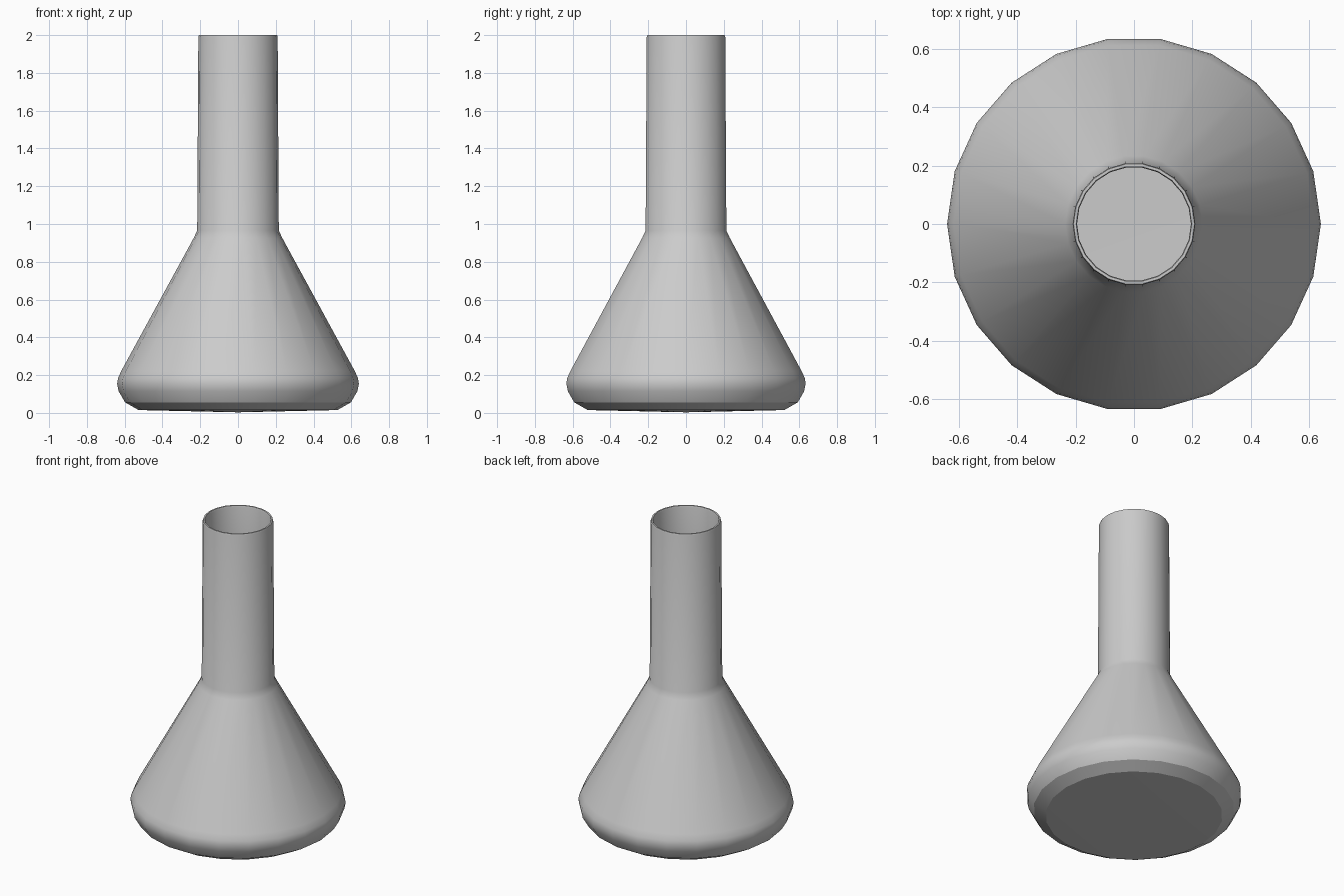
import bpy, bmesh, math

if "Cube" in bpy.data.objects:
    bpy.data.objects.remove(bpy.data.objects["Cube"])

SIDES = 22

# Half-profile (radius, height): underside, rounded base, cone, neck, lip, inner wall, inner floor
outer = [(0, 0.003), (0.526, 0.015), (0.598, 0.056), (0.632, 0.115), (0.64, 0.155),
         (0.635, 0.185), (0.618, 0.222), (0.235, 0.925), (0.216, 0.965),
         (0.21, 1.99), (0.207, 2.0)]
inner = [(0.198, 2.0), (0.195, 1.99), (0.2, 0.965), (0.217, 0.925), (0.6, 0.222),
         (0.62, 0.16), (0.585, 0.073), (0.52, 0.033), (0, 0.021)]


def lathe(name, profile, sides):
    bm = bmesh.new()
    verts = [bm.verts.new((r, 0, z)) for r, z in profile]
    edges = [bm.edges.new(pair) for pair in zip(verts, verts[1:])]
    bmesh.ops.spin(bm, geom=verts + edges, cent=(0, 0, 0), axis=(0, 0, 1),
                   angle=math.tau, steps=sides, use_merge=True)
    bmesh.ops.remove_doubles(bm, verts=bm.verts, dist=0.0005)
    bmesh.ops.recalc_face_normals(bm, faces=bm.faces)
    mesh = bpy.data.meshes.new(name)
    bm.to_mesh(mesh)
    bm.free()
    obj = bpy.data.objects.new(name, mesh)
    bpy.context.collection.objects.link(obj)
    return obj


# Hollow conical flask
flask = lathe("conical_flask", outer + inner, SIDES)
bpy.context.view_layer.objects.active = flask
flask.select_set(True)
bpy.ops.object.shade_smooth_by_angle(angle=math.radians(26))

# Crisp edge around the underside
for edge in flask.data.edges:
    a, b = (flask.data.vertices[i].co for i in edge.vertices)
    if all(abs(v.z - 0.015) < 0.001 for v in (a, b)):
        edge.use_edge_sharp = True
